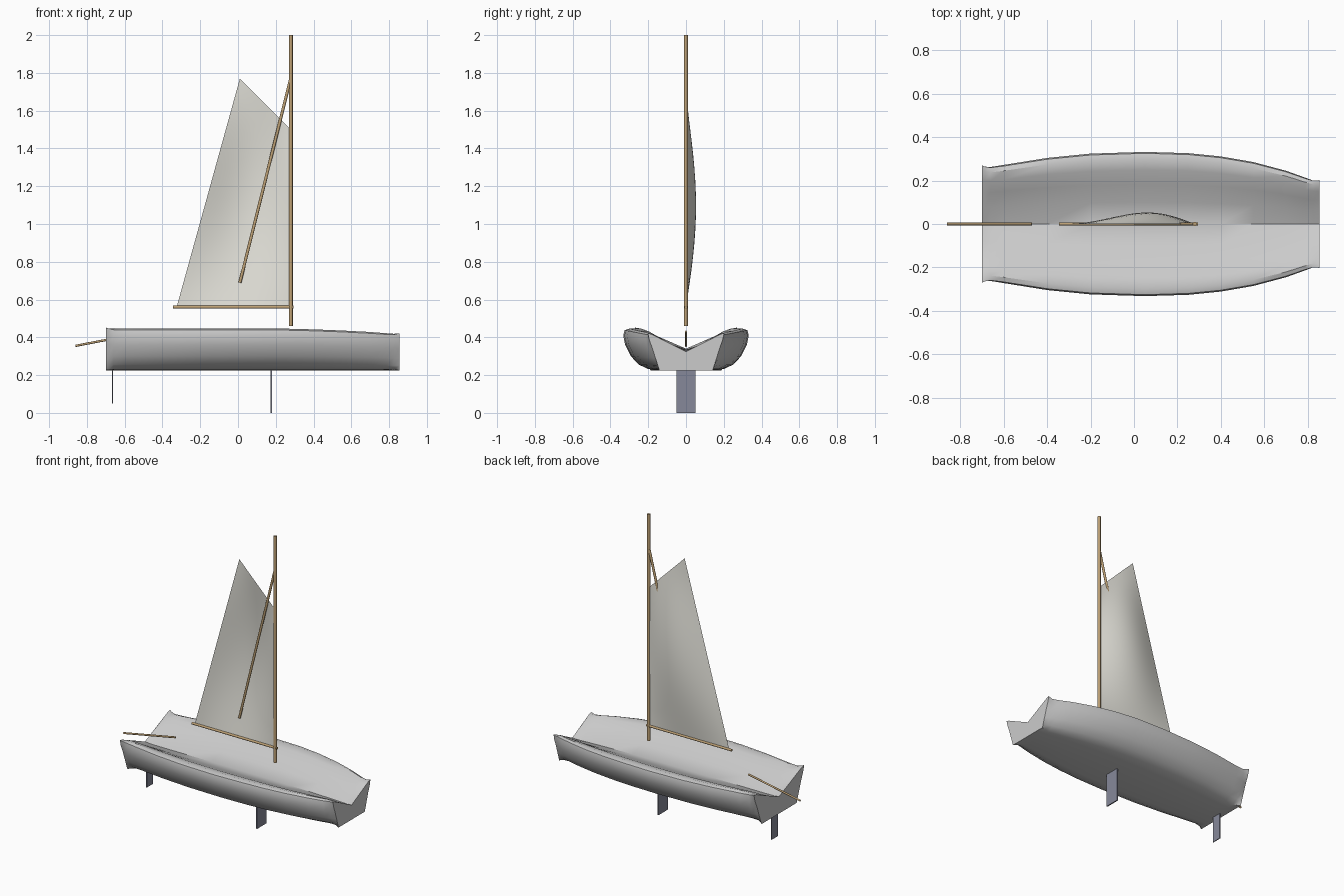
import bpy, bmesh, math
from mathutils import Vector

if "Cube" in bpy.data.objects:
    bpy.data.objects.remove(bpy.data.objects["Cube"])


def material(name, rgb):
    m = bpy.data.materials.new(name)
    m.diffuse_color = (*rgb, 1)
    m.use_nodes = True
    m.node_tree.nodes["Principled BSDF"].inputs["Base Color"].default_value = m.diffuse_color
    return m


wood = material("wood", (0.52, 0.36, 0.18))
cloth = material("sailcloth", (0.78, 0.77, 0.71))
white = material("white_paint", (0.85, 0.85, 0.88))
metal = material("dark_metal", (0.24, 0.25, 0.32))


def add_object(name, bm, mat, angle=40):
    bmesh.ops.recalc_face_normals(bm, faces=bm.faces)
    mesh = bpy.data.meshes.new(name)
    bm.to_mesh(mesh)
    bm.free()
    mesh.materials.append(mat)
    ob = bpy.data.objects.new(name, mesh)
    bpy.context.collection.objects.link(ob)
    bpy.ops.object.select_all(action='DESELECT')
    ob.select_set(True)
    bpy.context.view_layer.objects.active = ob
    bpy.ops.object.shade_smooth_by_angle(angle=math.radians(angle))
    return ob


def spar(name, a, b, r):
    a, b = Vector(a), Vector(b)
    bm = bmesh.new()
    bmesh.ops.create_cone(bm, cap_ends=True, segments=16, radius1=r, radius2=r, depth=(b - a).length)
    rot = (b - a).to_track_quat('Z', 'Y').to_matrix().to_4x4()
    bm.transform(rot)
    bmesh.ops.translate(bm, verts=bm.verts, vec=(a + b) / 2)
    return add_object(name, bm, wood)


def plate(name, x, thick, half_w, z0, z1):
    bm = bmesh.new()
    bmesh.ops.create_cube(bm, size=1)
    bmesh.ops.scale(bm, verts=bm.verts, vec=(thick, half_w * 2, z1 - z0))
    bmesh.ops.translate(bm, verts=bm.verts, vec=(x, 0, (z0 + z1) / 2))
    return add_object(name, bm, metal)


# Hull: half sections (y / half width, z) from deck valley around to keel
round_sec = [(0, .335), (.3, .365), (.55, .402), (.75, .433), (.9, .446), (.98, .438), (1, .41),
             (.97, .36), (.88, .30), (.75, .255), (.6, .232), (.45, .226), (0, .225)]
sharp_sec = [(0, .34), (.3, .375), (.55, .402), (.75, .428), (.9, .446), (1, .452), (.96, .41),
             (.88, .36), (.8, .30), (.74, .255), (.7, .225), (.45, .225), (0, .225)]
# stations: x, half width, sharpness, sheer drop
stations = [(-.70, .27, 1, 0), (-.685, .266, .6, 0), (-.66, .264, .15, 0), (-.6, .272, 0, 0),
            (-.4, .304, 0, 0), (-.2, .324, 0, 0), (.05, .332, 0, 0), (.25, .326, 0, 0),
            (.4, .311, 0, .004), (.55, .285, 0, .01), (.7, .245, 0, .018), (.79, .213, .05, .025),
            (.825, .202, .3, .028), (.855, .202, 1, .03)]
bm = bmesh.new()
rings = []
for x, w, s, drop in stations:
    half = [(a[0] * (1 - s) + b[0] * s, a[1] * (1 - s) + b[1] * s) for a, b in zip(round_sec, sharp_sec)]
    half = [(y * w, z - drop * (z - .225) / .225) for y, z in half]
    loop = half + [(-y, z) for y, z in half[-2:0:-1]]
    rings.append([bm.verts.new((x, y, z)) for y, z in loop])
n = len(rings[0])
for r0, r1 in zip(rings, rings[1:]):
    for i in range(n):
        j = (i + 1) % n
        bm.faces.new((r0[i], r0[j], r1[j], r1[i]))
# transom and bow plates, fanned from the valley
for ring in (rings[0], rings[-1]):
    for i in range(1, n - 1):
        bm.faces.new((ring[0], ring[i], ring[i + 1]))
add_object("hull", bm, white, 35)

# Spars
spar("mast", (.28, 0, .46), (.28, 0, 2.0), .01)
spar("boom", (-.345, 0, .56), (.295, 0, .56), .008)
spar("sprit", (.01, 0, .69), (.276, 0, 1.76), .008)
spar("tiller", (-.86, 0, .355), (-.47, 0, .43), .006)

# Sail: four-cornered sheet with a belly towards +y
tack, clew, peak, throat = (Vector(p) for p in
                            ((.28, 0, .56), (-.325, 0, .56), (.01, 0, 1.77), (.28, 0, 1.5)))
bm = bmesh.new()
N = 16
grid = []
for v in range(N + 1):
    row = []
    for u in range(N + 1):
        s, t = u / N, v / N
        p = tack.lerp(clew, s).lerp(throat.lerp(peak, s), t)
        p.y = .053 * math.sin(math.pi * s) * math.sin(math.pi * t)
        row.append(bm.verts.new(p))
    grid.append(row)
for v in range(N):
    for u in range(N):
        bm.faces.new((grid[v][u], grid[v][u + 1], grid[v + 1][u + 1], grid[v + 1][u]))
add_object("sail", bm, cloth)

# Foils under the hull
plate("daggerboard", .175, .008, .05, 0, .23)
plate("rudder", -.665, .006, .033, .05, .23)
